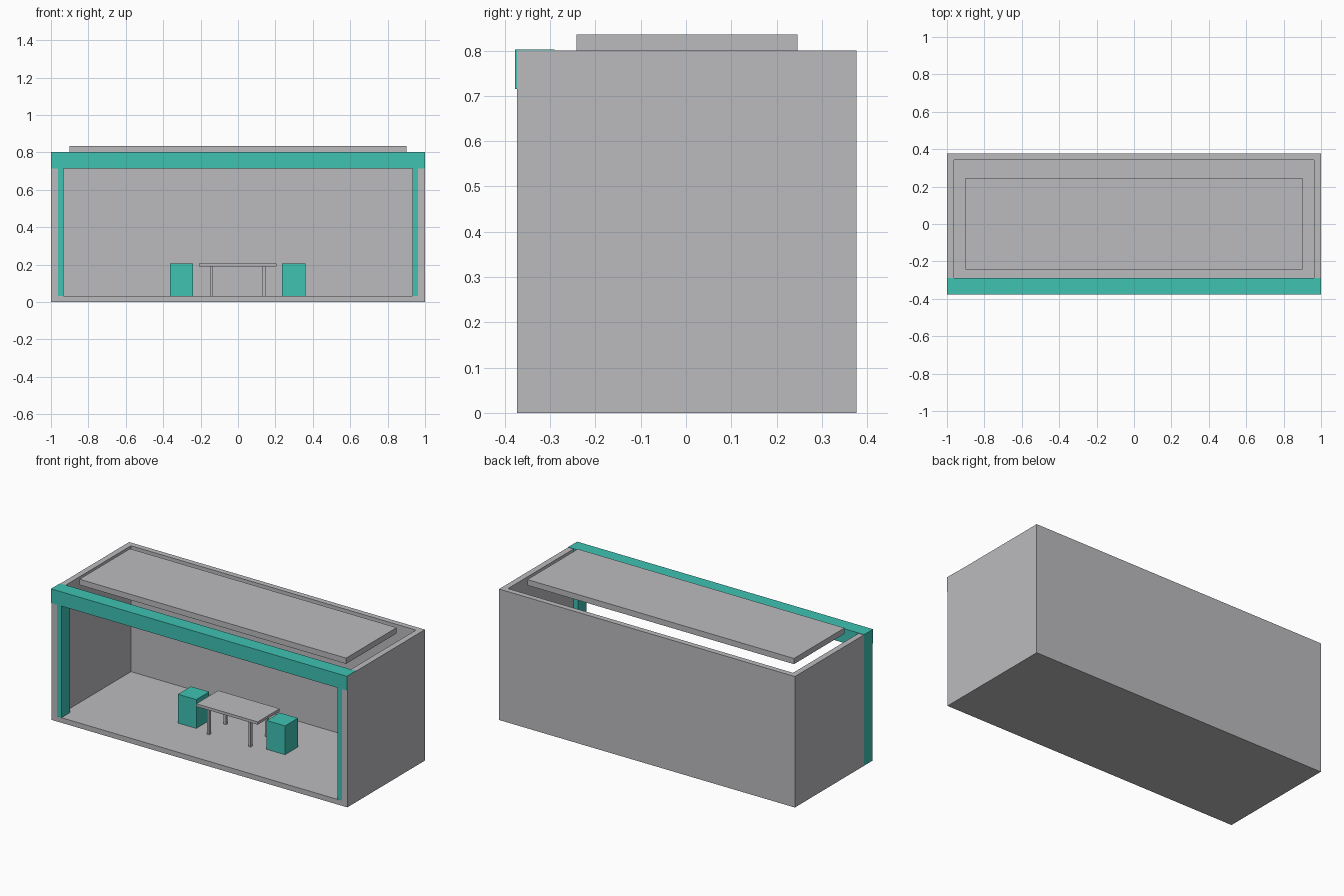
import bpy
import bmesh
from mathutils import Vector

cube = bpy.data.objects.get("Cube")
if cube:
    bpy.data.objects.remove(cube, do_unlink=True)


def material(name, rgb):
    mat = bpy.data.materials.new(name)
    mat.use_nodes = True
    mat.diffuse_color = (*rgb, 1)
    mat.node_tree.nodes["Principled BSDF"].inputs["Base Color"].default_value = (*rgb, 1)
    return mat


GREY = material("light_grey", (0.5, 0.5, 0.52))
TEAL = material("teal", (0.05, 0.54, 0.45))


def box(name, x, y, z, mat):
    """Axis-aligned box from (min, max) ranges."""
    lo, hi = Vector((x[0], y[0], z[0])), Vector((x[1], y[1], z[1]))
    bm = bmesh.new()
    bmesh.ops.create_cube(bm, size=1)
    for v in bm.verts:
        v.co = (lo + hi) / 2 + v.co * (hi - lo)
    mesh = bpy.data.meshes.new(name)
    bm.to_mesh(mesh)
    bm.free()
    mesh.materials.append(mat)
    obj = bpy.data.objects.new(name, mesh)
    bpy.context.collection.objects.link(obj)
    return obj


FRONT, BACK = -0.373, 0.376

# Booth shell: floor, back and side walls, open at the front and top
shell = box("booth_shell", (-0.999, 1), (FRONT, BACK), (0, 0.8), GREY)
cavity = box("cavity_cutter", (-0.963, 0.963), (-0.6, 0.342), (0.031, 1), GREY)
cavity.hide_render = True
cavity.hide_viewport = True
cut = shell.modifiers.new("cavity", "BOOLEAN")
cut.operation = "DIFFERENCE"
cut.solver = "EXACT"
cut.object = cavity

# Front frame: header beam and two posts
box("header_beam", (-1, 0.9995), (-0.377, -0.29), (0.715, 0.802), TEAL)
box("right_post", (-1, -0.932), (FRONT + 0.001, -0.29), (0.001, 0.716), TEAL)
box("left_post", (0.932, 0.999), (FRONT + 0.001, -0.29), (0.001, 0.716), TEAL)

# Floating roof panel
box("roof_panel", (-0.902, 0.9), (-0.242, 0.246), (0.8, 0.835), GREY)

# Table
box("table_top", (-0.209, 0.206), (-0.104, 0.108), (0.19, 0.207), GREY)
for side, x in (("right", -0.141), ("left", 0.139)):
    for end, y in (("front", -0.08), ("back", 0.082)):
        box(f"table_leg_{end}_{side}", (x - 0.008, x + 0.008),
            (y - 0.008, y + 0.008), (0.03, 0.191), GREY)

# Block stools at both ends of the table
for side, x in (("right", -0.302), ("left", 0.298)):
    box(f"stool_{side}", (x - 0.062, x + 0.062), (-0.06, 0.065), (0.03, 0.207), TEAL)
